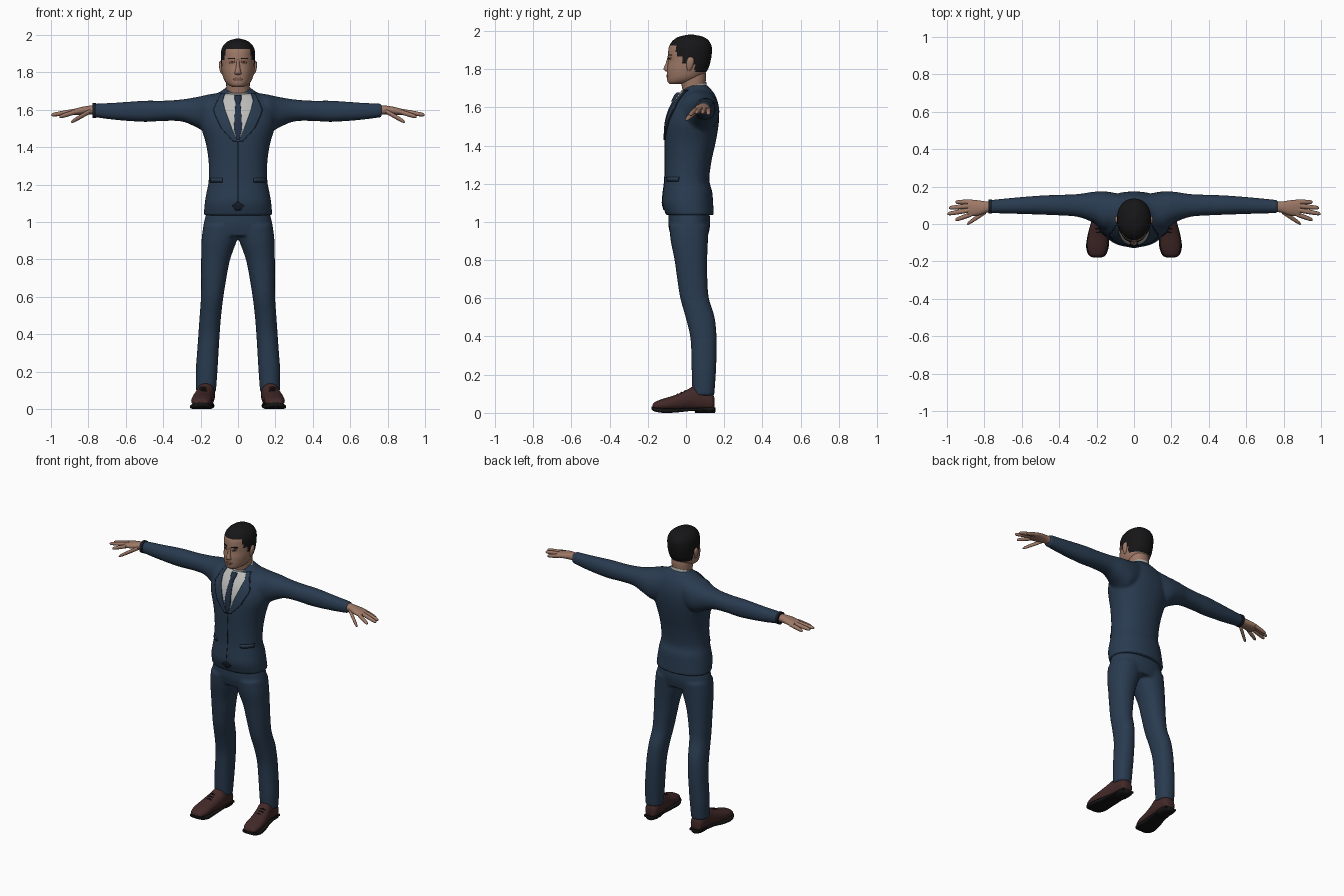
import bpy
import bmesh
from math import cos, sin, tau, radians, copysign
from mathutils import Vector
from mathutils.bvhtree import BVHTree

cube = bpy.data.objects.get("Cube")
if cube:
    bpy.data.objects.remove(cube, do_unlink=True)


def material(name, r, g, b):
    m = bpy.data.materials.new(name)
    m.use_nodes = True
    m.diffuse_color = (r, g, b, 1)
    shader = m.node_tree.nodes["Principled BSDF"]
    shader.inputs["Base Color"].default_value = (r, g, b, 1)
    shader.inputs["Roughness"].default_value = 0.8
    return m


SUIT = material("navy suit", 0.022, 0.044, 0.08)
SEAM = material("dark seam", 0.008, 0.013, 0.022)
SHIRT = material("pale shirt", 0.5, 0.5, 0.49)
TIE = material("blue tie", 0.016, 0.03, 0.06)
SKIN = material("skin", 0.34, 0.19, 0.135)
SHADE = material("lips and lids", 0.2, 0.095, 0.07)
HAIR = material("black hair", 0.008, 0.008, 0.009)
LEATHER = material("brown leather", 0.055, 0.022, 0.021)
SOLE = material("black sole", 0.008, 0.007, 0.007)

AXES = {"x": lambda t, a, b: (t, a, b),
        "y": lambda t, a, b: (a, t, b),
        "z": lambda t, a, b: (a, b, t)}
parts = []


def smooth_rows(rows, steps):
    """Catmull-Rom curve through the rows."""
    pts = [rows[0]] + list(rows) + [rows[-1]]
    out = []
    for p, q, r, s in zip(pts, pts[1:], pts[2:], pts[3:]):
        for k in range(steps):
            u = k / steps
            out.append([(2 * b + (c - a) * u + (2 * a - 5 * b + 4 * c - d) * u ** 2
                         + (3 * b - a - 3 * c + d) * u ** 3) / 2
                        for a, b, c, d in zip(p, q, r, s)])
    return out + [list(rows[-1])]


def loft(bm, rows, axis="z", n=28, power=2.2, steps=4, flip=1):
    """Skin oval sections (position, low a, high a, low b, high b)."""
    rings = []
    for t, a0, a1, b0, b1 in smooth_rows(rows, steps):
        ring = []
        for i in range(n):
            c, s = cos(tau * i / n), sin(tau * i / n)
            c = copysign(abs(c) ** (2 / power), c)
            s = copysign(abs(s) ** (2 / power), s)
            x, y, z = AXES[axis](t, (a0 + a1 + (a1 - a0) * c) / 2,
                                 (b0 + b1 + (b1 - b0) * s) / 2)
            ring.append(bm.verts.new((x * flip, y, z)))
        rings.append(ring)
    for lo, hi in zip(rings, rings[1:]):
        for i in range(n):
            j = (i + 1) % n
            bm.faces.new((lo[i], lo[j], hi[j], hi[i]))
    bm.faces.new(rings[0])
    bm.faces.new(rings[-1])


def finish(bm, name, *mats, recalc=True):
    if recalc:
        bmesh.ops.recalc_face_normals(bm, faces=bm.faces)
    mesh = bpy.data.meshes.new(name)
    bm.to_mesh(mesh)
    bm.free()
    for m in mats:
        mesh.materials.append(m)
    obj = bpy.data.objects.new(name, mesh)
    bpy.context.collection.objects.link(obj)
    parts.append(obj)
    return obj


def part(name, mat, rows, axis="z", mirror=False, **kw):
    bm = bmesh.new()
    loft(bm, rows, axis, **kw)
    obj = finish(bm, name, mat)
    if mirror:
        obj.modifiers.new("mirror", "MIRROR").use_mirror_merge = False
    return obj


def fuse(obj, voxel=0.008):
    """Merge overlapping shells into one soft cloth surface."""
    r = obj.modifiers.new("fuse", "REMESH")
    r.mode, r.voxel_size, r.use_smooth_shade = "VOXEL", voxel, True
    s = obj.modifiers.new("soften", "SMOOTH")
    s.factor, s.iterations = 0.5, 4


def sym(rows):
    return [(z, -w, w, y0, y1) for z, w, y0, y1 in rows]


def surface(obj):
    bpy.context.view_layer.update()
    return BVHTree.FromObject(obj, bpy.context.evaluated_depsgraph_get())


def plate(name, mat, rows, target, off=0.004, mirror=False, n=10):
    """Thin patch (height, low x, high x) laid on the front of a surface."""
    bm, grid, y = bmesh.new(), [], 0
    for (z0, a0, b0), (z1, a1, b1) in zip(rows, rows[1:]):
        k = max(2, int(abs(z1 - z0) / 0.01))
        for i in range(k + 1):
            u, line = i / k, []
            z, a, b = z0 + (z1 - z0) * u, a0 + (a1 - a0) * u, b0 + (b1 - b0) * u
            for j in range(n + 1):
                x = a + (b - a) * j / n
                hit = target.ray_cast(Vector((x, -1, z)), Vector((0, 1, 0)))[0]
                y = hit.y if hit else y
                line.append(bm.verts.new((x, y - off, z)))
            grid.append(line)
    for hi, lo in zip(grid, grid[1:]):
        for j in range(n):
            bm.faces.new((lo[j], lo[j + 1], hi[j + 1], hi[j]))
    bmesh.ops.remove_doubles(bm, verts=bm.verts, dist=0.0001)
    obj = finish(bm, name, mat, recalc=False)
    sol = obj.modifiers.new("thickness", "SOLIDIFY")
    sol.thickness, sol.offset = 0.007, -1
    if mirror:
        obj.modifiers.new("mirror", "MIRROR").use_mirror_merge = False


# Jacket: torso and sleeves fused
bm = bmesh.new()
loft(bm, sym([(1.035, .183, -.105, .146), (1.1, .178, -.124, .142), (1.16, .168, -.12, .137),
              (1.22, .157, -.113, .122), (1.32, .157, -.11, .134), (1.42, .172, -.11, .156),
              (1.52, .2, -.104, .172), (1.6, .195, -.08, .172), (1.66, .15, -.042, .155),
              (1.7, .09, -.008, .126), (1.715, .07, .01, .112)]), n=40)
for side in (1, -1):
    loft(bm, [(.07, .0, .16, 1.5, 1.695), (.15, -.035, .174, 1.47, 1.683),
              (.22, .008, .172, 1.505, 1.668), (.3, .038, .16, 1.537, 1.655),
              (.4, .046, .156, 1.54, 1.648), (.5, .05, .152, 1.535, 1.648),
              (.65, .055, .14, 1.545, 1.638), (.768, .058, .128, 1.56, 1.632)],
         "x", flip=side)
jacket = finish(bm, "jacket", SUIT)
fuse(jacket)

# Trousers: hips and legs fused
bm = bmesh.new()
loft(bm, sym([(.925, .186, -.08, .115), (.98, .185, -.092, .126),
              (1.03, .174, -.092, .125), (1.08, .16, -.09, .115)]), n=40)
for side in (1, -1):
    loft(bm, [(.09, .118, .224, .034, .148), (.2, .11, .226, .03, .156),
              (.3, .104, .219, .028, .16), (.4, .098, .212, .022, .16),
              (.5, .09, .205, -.002, .15), (.6, .078, .198, -.03, .12),
              (.7, .062, .197, -.046, .112), (.8, .042, .197, -.06, .111),
              (.9, .006, .195, -.08, .115), (.98, -.02, .186, -.088, .12)], flip=side)
fuse(finish(bm, "trousers", SUIT))

# Shirt front, tie, lapels and jacket details
chest = surface(jacket)
plate("shirt_front", SHIRT, [(1.685, -.075, .075), (1.65, -.085, .085), (1.6, -.072, .072),
                             (1.5, -.036, .036), (1.43, -.002, .002)], chest, .003, n=16)
plate("tie", TIE, [(1.66, -.012, .012), (1.5, -.022, .022), (1.435, -.006, .006)], chest, .008)
part("tie_knot", TIE, sym([(1.63, .012, -.078, -.03), (1.66, .02, -.064, -.02),
                           (1.678, .018, -.048, -.02)]), n=12)
lapel = [(1.69, .07, .088), (1.65, .082, .108), (1.6, .07, .128), (1.575, .061, .122),
         (1.5, .033, .086), (1.43, .001, .022)]
plate("lapel_edge", SEAM, [(z, a, b + .004) for z, a, b in lapel], chest, .004, True)
plate("lapel", SUIT, lapel, chest, .008, True)
plate("closure_seam", SEAM, [(1.43, -.002, .002), (1.1, -.002, .002)], chest, .002, n=2)
plate("belt_gap", SEAM, [(1.105, -.008, .008), (1.085, -.034, .034), (1.062, -.012, .012)],
      chest, .004)
plate("pocket_seam", SEAM, [(1.236, .085, .15), (1.212, .085, .15)], chest, .003, True)
plate("pocket_flap", SUIT, [(1.234, .087, .149), (1.216, .087, .149)], chest, .006, True)

# Neck and tilted shirt collar
part("neck", SKIN, sym([(1.62, .064, -.01, .1), (1.7, .062, -.02, .1),
                        (1.76, .064, -.03, .105), (1.8, .06, -.02, .1)]))
collar = part("shirt_collar", SHIRT, sym([(1.64, .084, -.045, .108), (1.68, .076, -.034, .108),
                                          (1.71, .07, -.026, .106)]))
for v in collar.data.vertices:
    v.co.z += 0.35 * (v.co.y - 0.04)

# Head, narrowed towards the face, with hair coloured by region
bm = bmesh.new()
loft(bm, sym([(1.722, .034, -.086, -.03), (1.735, .058, -.097, .04), (1.76, .076, -.1, .085),
              (1.8, .087, -.1, .115), (1.84, .091, -.094, .128), (1.88, .092, -.094, .135),
              (1.92, .089, -.088, .134), (1.95, .073, -.068, .118), (1.97, .046, -.036, .088),
              (1.98, .012, .01, .04)]), n=64, steps=8)
for v in bm.verts:
    v.co.x *= 1 - 0.13 * min(1, max(0, (0.02 - v.co.y) / 0.12))
for f in bm.faces:
    x, y, z = f.calc_center_median()
    hairline = 1.925 if y < -.05 else 1.865 if y < -.015 else 1.83 if y < .045 else 1.785
    f.material_index = int(z > hairline)
head = finish(bm, "head", SKIN, HAIR)

# Facial features
face = surface(head)
part("nose", SKIN, sym([(1.868, .008, -.096, -.07), (1.83, .011, -.106, -.07),
                        (1.805, .016, -.117, -.07), (1.792, .019, -.112, -.07),
                        (1.786, .012, -.1, -.07)]), n=16)
part("ear", SKIN, [(1.79, .08, .088, .008, .02), (1.805, .08, .096, .004, .032),
                   (1.835, .08, .102, .002, .042), (1.855, .08, .1, .008, .04),
                   (1.864, .082, .092, .016, .03)], mirror=True, n=16)
plate("eyebrow", HAIR, [(1.877, .018, .05), (1.87, .016, .054)], face, .003, True)
plate("eyelid", SHADE, [(1.863, .02, .046), (1.855, .016, .05), (1.847, .022, .044)],
      face, .001, True)
plate("pupil", HAIR, [(1.858, .028, .038), (1.852, .028, .038)], face, .002, True)
plate("lips", SHADE, [(1.772, -.012, .012), (1.764, -.027, .027), (1.755, -.014, .014)],
      face, .002)

# Hands: palm, four fingers and a thumb
bm = bmesh.new()
loft(bm, [(.75, .066, .12, 1.572, 1.624), (.79, .06, .12, 1.575, 1.622),
          (.83, .046, .126, 1.574, 1.616), (.87, .042, .13, 1.572, 1.606),
          (.89, .048, .126, 1.576, 1.6)], "x", n=20)
digits = [((.87, .052, 1.588), (.955, .022, 1.562)), ((.875, .075, 1.592), (.998, .054, 1.572)),
          ((.875, .097, 1.592), (.99, .086, 1.572)), ((.865, .118, 1.588), (.955, .117, 1.566)),
          ((.79, .068, 1.592), (.892, .0, 1.534))]
for start, end in digits:
    rows = []
    for u, r in ((0, .013), (.5, .0125), (.85, .0105), (.96, .007), (1, .002)):
        x, y, z = Vector(start).lerp(Vector(end), u)
        rows.append((x, y - r, y + r, z - r, z + r))
    loft(bm, rows, "x", n=12, power=2, steps=3)
finish(bm, "hand", SKIN).modifiers.new("mirror", "MIRROR").use_mirror_merge = False

# Wrist watch on the right arm
part("watch", SEAM, [(.758, .055, .131, 1.557, 1.636), (.778, .055, .131, 1.557, 1.636)],
     "x", flip=-1)

# Shoes: leather upper, welted sole and heel
part("shoe_upper", LEATHER,
     [(-.176, .182, .212, .022, .04), (-.165, .158, .238, .015, .056),
      (-.12, .141, .25, .012, .074), (-.06, .137, .245, .012, .092),
      (.0, .13, .232, .012, .118), (.04, .124, .222, .012, .138), (.1, .124, .216, .012, .13),
      (.138, .132, .208, .012, .1), (.148, .15, .19, .02, .08)], "y", mirror=True)
part("shoe_sole", SOLE,
     [(-.18, .178, .216, .018, .034), (-.166, .151, .243, .008, .03),
      (-.12, .135, .256, .0, .024), (-.05, .134, .246, .002, .024),
      (.03, .13, .225, .01, .026), (.15, .13, .21, .012, .028)],
     "y", mirror=True, power=5)
part("shoe_heel", SOLE, [(.0, .146, .194, .048, .152), (.01, .128, .212, .045, .154),
                         (.028, .128, .212, .045, .154)], mirror=True, power=3)
# Laces across the instep
for k in range(3):
    y, z = -.045 + .02 * k, .097 + .009 * k
    part("shoe_lace", SOLE, [(.165, y - .004, y + .004, z - .008, z - .001),
                             (.186, y - .004, y + .004, z - .002, z + .005),
                             (.207, y - .004, y + .004, z - .008, z - .001)],
         "x", mirror=True, n=8)

# Smooth shading with crisp edges
bpy.ops.object.select_all(action="DESELECT")
for obj in parts:
    obj.select_set(True)
bpy.context.view_layer.objects.active = jacket
bpy.ops.object.shade_smooth_by_angle(angle=radians(50))
